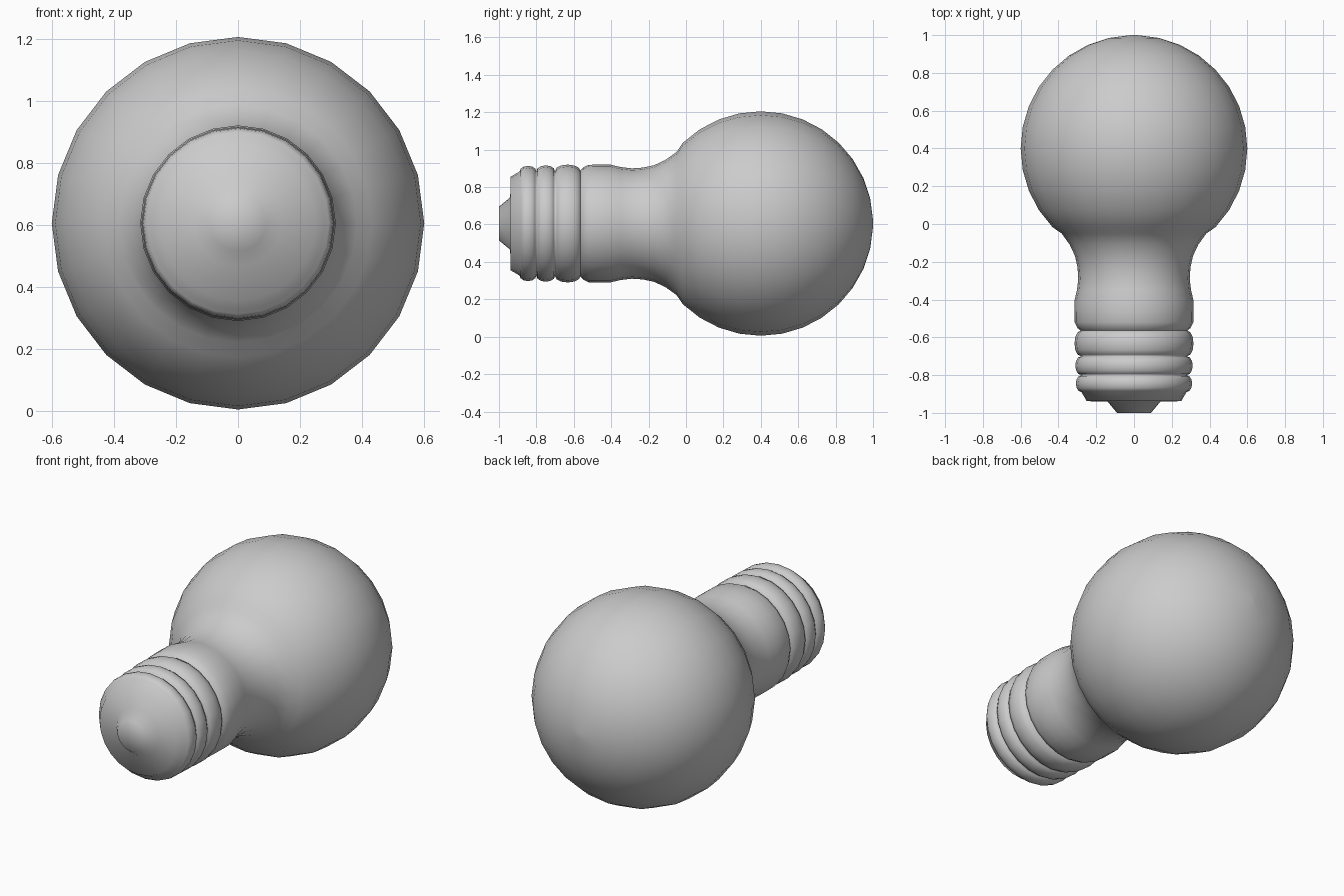
import bpy, bmesh
from math import sin, cos, pi, radians

if "Cube" in bpy.data.objects:
    bpy.data.objects.remove(bpy.data.objects["Cube"])

AXIS_Z = 0.605
SIDES = 24


def lathe(name, profile):
    """Spin (y, radius) points round the lengthwise axis; radius 0 makes a pole."""
    bm = bmesh.new()
    rings = []
    for y, r in profile:
        n = 1 if r == 0 else SIDES
        rings.append([bm.verts.new((r * sin(2 * pi * i / SIDES), y,
                                    AXIS_Z + r * cos(2 * pi * i / SIDES)))
                      for i in range(n)])
    for a, b in zip(rings, rings[1:]):
        for i in range(SIDES):
            j = (i + 1) % SIDES
            corners = [a[i % len(a)], a[j % len(a)], b[j % len(b)], b[i % len(b)]]
            bm.faces.new(list(dict.fromkeys(corners)))
    bmesh.ops.recalc_face_normals(bm, faces=bm.faces)
    mesh = bpy.data.meshes.new(name)
    bm.to_mesh(mesh)
    bm.free()
    mesh.shade_smooth()
    # open shells must still face outward
    f = max(mesh.polygons, key=lambda p: p.center.x)
    if f.normal.x < 0:
        mesh.flip_normals()
    obj = bpy.data.objects.new(name, mesh)
    bpy.context.collection.objects.link(obj)
    return obj


# Screw base: contact tip, end plate and three rounded threads
base = [(-1.0, 0), (-1.0, 0.09), (-0.94, 0.14), (-0.938, 0.25), (-0.89, 0.278)]
for valley_a, valley_b, low, high in ((-0.89, -0.80, 0.278, 0.308),
                                      (-0.80, -0.70, 0.280, 0.311),
                                      (-0.70, -0.565, 0.283, 0.315)):
    for k in range(1, 7):
        t = k / 6
        base.append((valley_a + (valley_b - valley_a) * (1 - cos(pi * t)) / 2,
                     low + (high - low) * sin(pi * t)))
lathe("screw_base", base)

# Glass: collar, narrow neck, flare and round globe closing at the back
glass = [(-0.565, 0.283), (-0.55, 0.300), (-0.52, 0.314), (-0.46, 0.315),
         (-0.405, 0.315), (-0.35, 0.302), (-0.29, 0.295), (-0.23, 0.299),
         (-0.17, 0.312), (-0.11, 0.340), (-0.05, 0.383)]
glass += [(0.4 - 0.6 * cos(radians(a)), 0.6 * sin(radians(a)))
          for a in range(46, 180, 11)]
glass.append((1.0, 0))
lathe("glass_bulb", glass)
